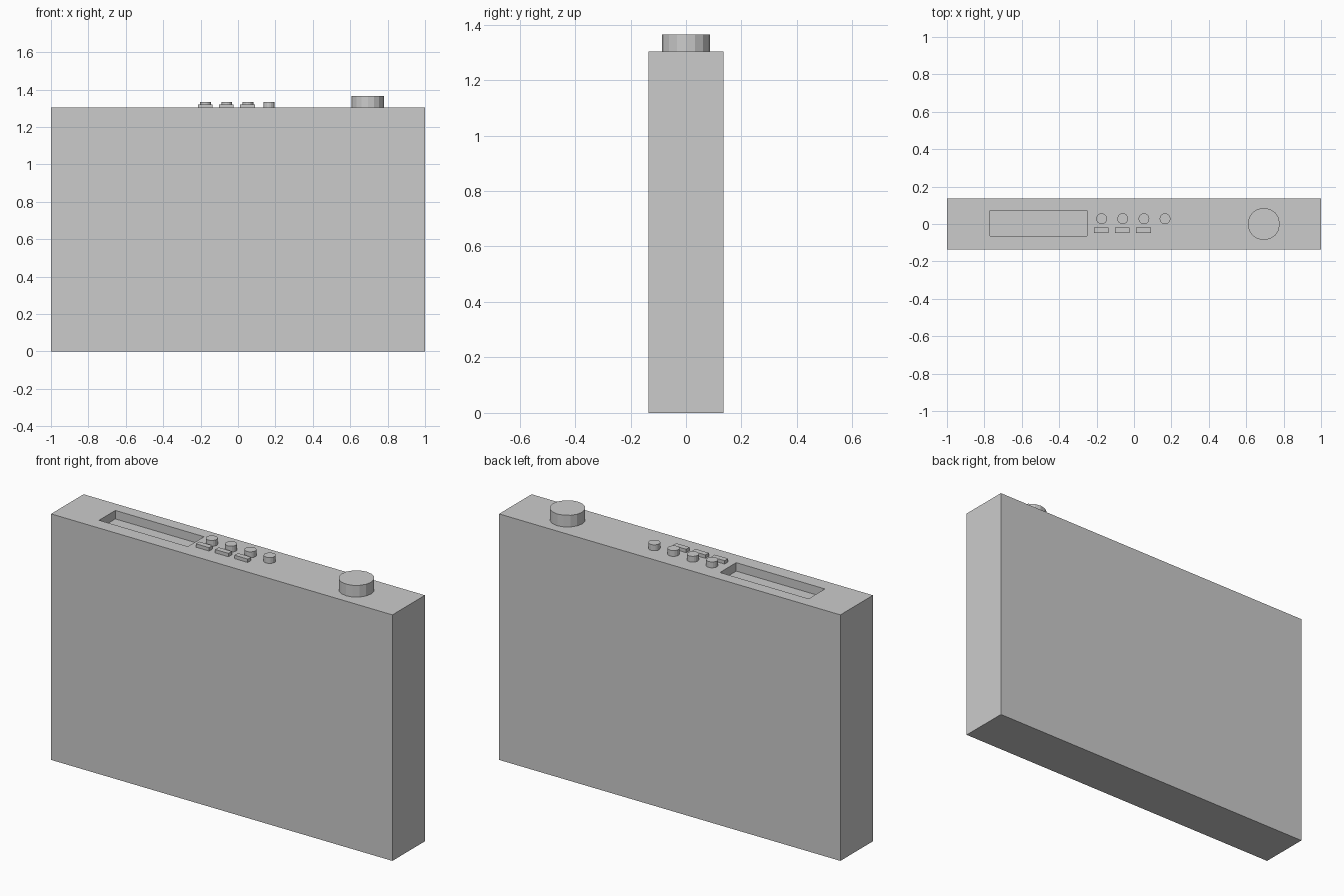
import bpy, bmesh

if "Cube" in bpy.data.objects:
    bpy.data.objects.remove(bpy.data.objects["Cube"])

TOP = 1.303   # height of the case
HALF_Y = 0.136


def finish(name, bm):
    bmesh.ops.recalc_face_normals(bm, faces=bm.faces)
    mesh = bpy.data.meshes.new(name)
    bm.to_mesh(mesh)
    bm.free()
    obj = bpy.data.objects.new(name, mesh)
    bpy.context.collection.objects.link(obj)
    return obj


def box(name, x0, x1, y0, y1, z0, z1):
    bm = bmesh.new()
    bmesh.ops.create_cube(bm, size=1)
    for v in bm.verts:
        v.co = ((x0 + x1) / 2 + v.co.x * (x1 - x0),
                (y0 + y1) / 2 + v.co.y * (y1 - y0),
                (z0 + z1) / 2 + v.co.z * (z1 - z0))
    return finish(name, bm)


def cylinder(name, x, y, radius, z0, z1, sides):
    bm = bmesh.new()
    bmesh.ops.create_cone(bm, cap_ends=True, segments=sides,
                          radius1=radius, radius2=radius, depth=z1 - z0)
    bmesh.ops.translate(bm, verts=bm.verts, vec=(x, y, (z0 + z1) / 2))
    return finish(name, bm)


# Case with a sunken display window in its top
case = box("case", -1, 1, -HALF_Y, HALF_Y, 0, TOP)
cutter = box("display_cutter", -0.77, -0.25, -0.063, 0.073, TOP - 0.045, TOP + 0.1)
cutter.hide_render = True
cutter.hide_set(True)
recess = case.modifiers.new("display_recess", 'BOOLEAN')
recess.operation = 'DIFFERENCE'
recess.solver = 'EXACT'
recess.object = cutter

# Row of round buttons, with flat bar buttons in front of the first three
for i in range(4):
    x = -0.173 + i * 0.113
    cylinder(f"round_button_{i + 1}", x, 0.028, 0.029, TOP - 0.005, TOP + 0.031, 16)
    if i < 3:
        box(f"bar_button_{i + 1}", x - 0.041, x + 0.037, -0.047, -0.018,
            TOP - 0.005, TOP + 0.018)

# Large dial
cylinder("dial", 0.694, 0, 0.086, TOP - 0.005, TOP + 0.062, 16)
